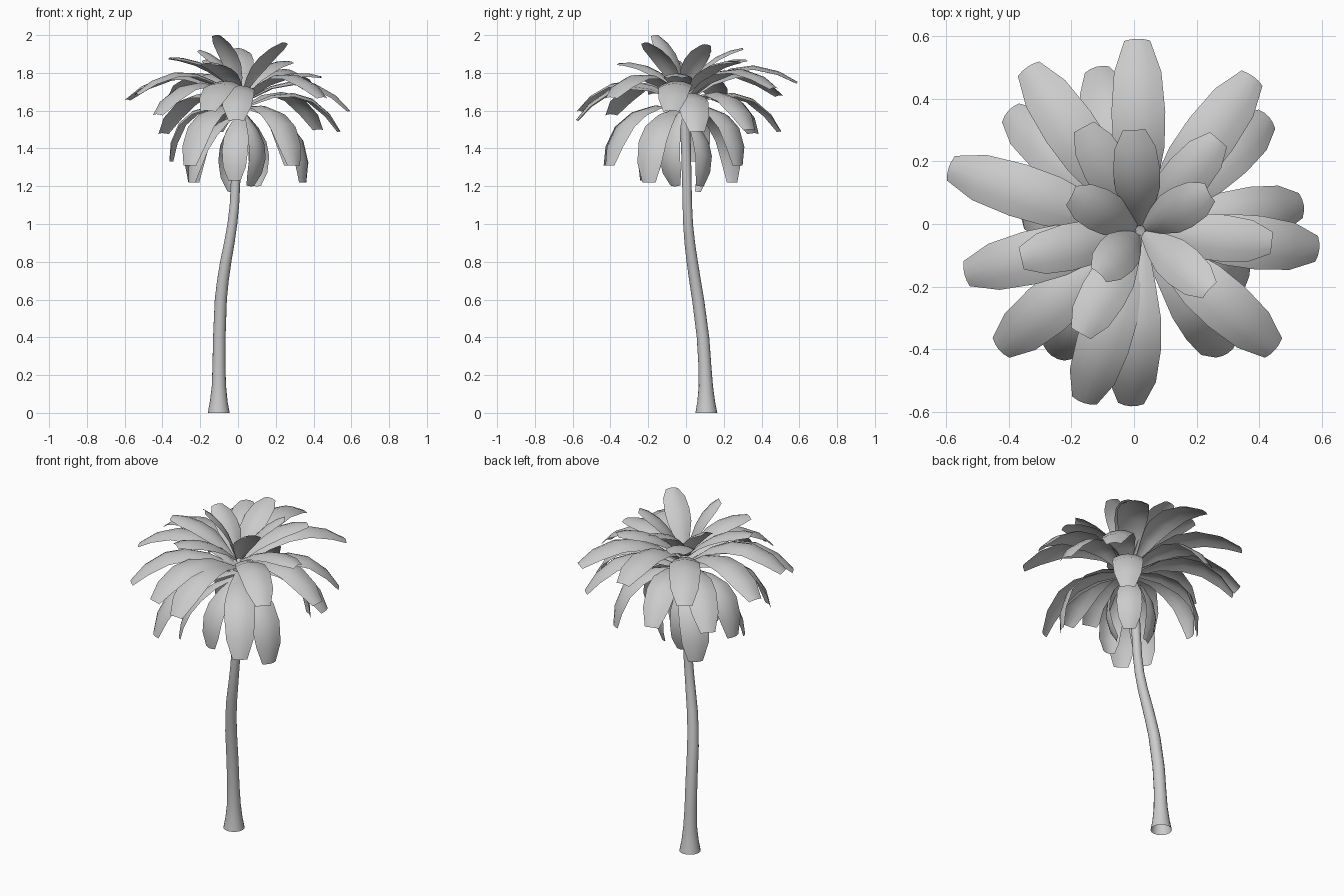
import bpy, bmesh, math
from mathutils import Vector

if "Cube" in bpy.data.objects:
    bpy.data.objects.remove(bpy.data.objects["Cube"])


def finish(bm, name, angle):
    mesh = bpy.data.meshes.new(name)
    bm.to_mesh(mesh)
    bm.free()
    ob = bpy.data.objects.new(name, mesh)
    bpy.context.collection.objects.link(ob)
    bpy.context.view_layer.objects.active = ob
    ob.select_set(True)
    bpy.ops.object.shade_smooth_by_angle(angle=math.radians(angle))
    ob.select_set(False)
    return ob


# Trunk: open tube of round rings along a gently curved path (x, y, z, radius)
path = [(-.102, .108, 0, .058), (-.102, .107, .06, .047), (-.101, .105, .14, .038),
        (-.101, .10, .25, .034), (-.099, .09, .4, .033), (-.091, .064, .6, .032),
        (-.08, .048, .7, .031), (-.065, .033, .8, .03), (-.046, .02, .9, .028),
        (-.03, .011, 1.0, .026), (-.019, .007, 1.1, .025), (-.014, .005, 1.2, .025),
        (-.005, 0, 1.4, .026), (.01, -.01, 1.65, .028)]
SIDES = 16
bm = bmesh.new()
rings = []
for x, y, z, r in path:
    rings.append([bm.verts.new((x + r * math.cos(2 * math.pi * i / SIDES),
                                y + r * math.sin(2 * math.pi * i / SIDES), z))
                  for i in range(SIDES)])
for a, b in zip(rings, rings[1:]):
    for i in range(SIDES):
        j = (i + 1) % SIDES
        bm.faces.new((a[i], a[j], b[j], b[i]))
finish(bm, "trunk", 40)

# Frond outline: (position along the frond, share of half width)
OUTLINE = [(0, .25), (.22, .66), (.42, .95), (.62, 1), (.84, .88), (1, .48)]
ACROSS = (-1, -.5, 0, .5, 1)


def frond(bm, tip, base_z, bulge, half):
    """Arched leaf sheet from the crown to a blunt tip."""
    tip = Vector(tip)
    base = Vector((.02, -.02, base_z))
    out = Vector((tip.x - base.x, tip.y - base.y, 0)).normalized()
    base = base + out * .015
    side = Vector((-out.y, out.x, 0))
    chord = tip - base
    up = chord.normalized().cross(side)
    ctrl = base + chord * .55 + up * bulge * 2
    rows = []
    for t, w in OUTLINE:
        p = base * (1 - t) ** 2 + ctrl * 2 * t * (1 - t) + tip * t * t
        tan = ((ctrl - base) * (1 - t) + (tip - ctrl) * t).normalized()
        n = tan.cross(side)
        rows.append([bm.verts.new(p + side * half * w * s
                                  - n * half * .27 * w * (s * s - .2))
                     for s in ACROSS])
    for a, b in zip(rows, rows[1:]):
        for i in range(len(ACROSS) - 1):
            bm.faces.new((a[i], b[i], b[i + 1], a[i + 1]))


# Frond layers: base height, arch, half width, tip positions
LAYERS = {
    "heart_fronds": (1.70, .035, .07, [
        (-.11, -.16, 2.0), (.24, .10, 1.95), (-.20, .09, 1.92), (.24, -.21, 1.96)]),
    "upper_fronds": (1.69, .05, .075, [
        (0, .30, 1.93), (-.16, .31, 1.87), (.27, .27, 1.86), (-.36, -.11, 1.88),
        (.44, -.06, 1.78), (-.17, -.35, 1.85)]),
    "middle_fronds": (1.65, .13, .086, [
        (.01, .59, 1.75), (.38, .47, 1.72), (.59, -.08, 1.60), (.45, -.40, 1.67),
        (-.01, -.58, 1.55), (-.16, -.57, 1.60), (-.43, -.40, 1.58),
        (-.54, -.16, 1.69), (-.59, .18, 1.66), (-.34, .50, 1.68)]),
    "drooping_fronds": (1.62, .135, .084, [
        (.54, .06, 1.49), (.43, .34, 1.50), (-.40, .36, 1.48), (-.12, .50, 1.49),
        (.35, -.20, 1.22), (.30, -.41, 1.31), (-.26, -.42, 1.31),
        (-.24, .25, 1.22), (-.36, .06, 1.33), (.28, .28, 1.31)]),
    "hanging_fronds": (1.59, .08, .07, [
        (-.02, -.24, 1.23), (.10, .08, 1.20), (-.25, -.20, 1.22),
        (-.03, .07, 1.17), (.07, -.06, 1.20)]),
}
for name, (base_z, bulge, half, tips) in LAYERS.items():
    bm = bmesh.new()
    for tip in tips:
        frond(bm, tip, base_z, bulge, half)
    finish(bm, name, 45)
